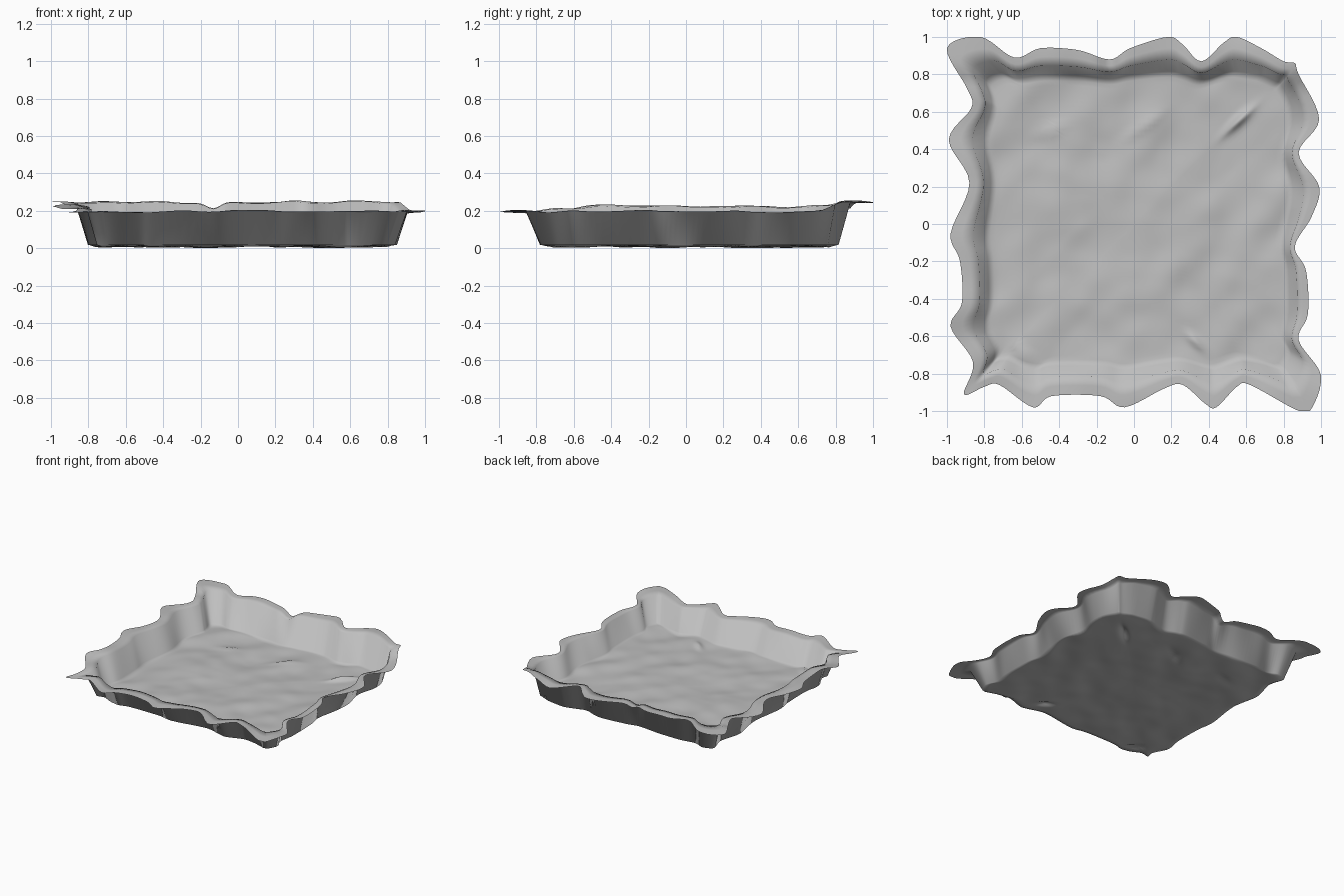
import bpy
import bmesh
import math
from mathutils import Vector, noise

default_cube = bpy.data.objects.get("Cube")
if default_cube:
    bpy.data.objects.remove(default_cube, do_unlink=True)

# Scalloped lip outline, one short list of points per side
BACK = [(-1, .94), (-.82, 1), (-.64, .89), (-.5, .94), (-.3, .93), (-.13, .88), (-.02, .94),
        (.18, 1), (.26, .96), (.36, .87), (.48, .97), (.55, 1), (.68, .94), (.8, .87)]
RIGHT = [(.86, .86), (.88, .8), (.99, .56), (.88, .38), (.99, .2), (.95, .04), (.86, -.12),
         (.92, -.25), (.93, -.48), (.88, -.62), (1, -.81)]
FRONT = [(.94, -1), (.86, -.99), (.62, -.86), (.55, -.87), (.44, -.98), (.38, -.96),
         (.26, -.86), (.16, -.88), (-.05, -.98), (-.18, -.92), (-.44, -.92), (-.54, -.98),
         (-.72, -.86), (-.8, -.87)]
LEFT = [(-.91, -.91), (-.86, -.74), (-.98, -.55), (-.92, -.42), (-.93, -.2), (-.98, -.05),
        (-.88, .22), (-.99, .45), (-.87, .62), (-.89, .72)]
STEPS = 6
FLOOR_RINGS = 30
CORNER_RADIUS = .1


def clamp(value, low, high):
    return max(low, min(high, value))


def smoothstep(low, high, value):
    t = clamp((value - low) / (high - low), 0, 1)
    return t * t * (3 - 2 * t)


def smooth_outline(points):
    """Closed Catmull-Rom curve through the points."""
    pts = [Vector(p) for p in points]
    n = len(pts)
    result = []
    for i in range(n):
        a, b, c, d = (pts[(i + k) % n] for k in (-1, 0, 1, 2))
        for s in range(STEPS):
            t = s / STEPS
            p = (2 * b + (c - a) * t + (2 * a - 5 * b + 4 * c - d) * t * t
                 + (3 * b - a - 3 * c + d) * t ** 3) / 2
            result.append(Vector((clamp(p.x, -1, 1), clamp(p.y, -1, 1))))
    return result


def fluted_ring(outline, left, right, front, back, flute):
    """Pull the outline in to a rounded rectangle, keeping a share of its waves."""
    r = CORNER_RADIUS
    ring = []
    for p in outline:
        core = Vector((clamp(p.x, left + r, right - r), clamp(p.y, front + r, back - r)))
        edge = core + (p - core).normalized() * r
        ring.append(edge.lerp(p, flute))
    return ring


def lip_height(p):
    rise_back = .05 * smoothstep(.7, .84, p.y)
    rise_left = .03 * smoothstep(-.7, -.85, p.x) * smoothstep(-.9, -.4, p.y)
    notch = .035 * math.exp(-((p.x + .13) / .05) ** 2) * smoothstep(.7, .84, p.y)
    wobble = .014 * noise.noise(Vector((p.x * 5, p.y * 5, 1)))
    return .197 + max(rise_back, rise_left) - notch + wobble


# Sharp dents in the floor: centre, heading in degrees, length, depth
DENTS = [((.56, .55), 42, .09, .03), ((.33, -.63), -40, .06, .02),
         ((-.58, -.7), -45, .08, .02), ((-.45, .5), 25, .1, .01), ((.05, .52), 35, .12, .01)]


def floor_height(p):
    along, across = p.x + p.y, p.x - p.y
    z = .012 + .018 * noise.noise(Vector((along * 1.6, across * 3.5, 0)))
    z += .007 * noise.noise(Vector((p.x * 7, p.y * 7, 5)))
    for centre, heading, length, depth in DENTS:
        d = p - Vector(centre)
        angle = math.radians(heading)
        u = d.x * math.cos(angle) + d.y * math.sin(angle)
        v = d.y * math.cos(angle) - d.x * math.sin(angle)
        z += depth * math.exp(-(u / length) ** 2 - (v / .025) ** 2)
    return max(z, 0)


# Plan shapes of the lip, wall top and wall foot
lip = smooth_outline(BACK + RIGHT + FRONT + LEFT)
wall_top = fluted_ring(lip, -.71, .80, -.69, .73, .55)
wall_foot = fluted_ring(lip, -.71, .78, -.68, .725, .33)

bm = bmesh.new()
rings = []


def add_ring(points, height):
    rings.append([bm.verts.new((p.x, p.y, height(p))) for p in points])


# Crumpled flange
add_ring(lip, lip_height)
add_ring([a.lerp(b, .5) for a, b in zip(lip, wall_top)], lip_height)

# Fluted wall, softly rounded into flange and floor by its shading
add_ring(wall_top, lambda p: lip_height(p) - .003)
add_ring(wall_foot, lambda p: .018)

# Crumpled floor, closing on the middle
middle = Vector((.03, .02))
for k in range(FLOOR_RINGS):
    share = .96 * (1 - k / FLOOR_RINGS)
    add_ring([middle.lerp(p, share) for p in wall_foot], floor_height)
hub = bm.verts.new((middle.x, middle.y, floor_height(middle)))

count = len(lip)
for outer, inner in zip(rings, rings[1:]):
    for i in range(count):
        j = (i + 1) % count
        bm.faces.new((outer[i], inner[i], inner[j], outer[j]))
for i in range(count):
    bm.faces.new((rings[-1][i], hub, rings[-1][(i + 1) % count]))
bm.normal_update()
if hub.normal.z < 0:
    bmesh.ops.reverse_faces(bm, faces=bm.faces[:])

mesh = bpy.data.meshes.new("foil_tray")
bm.to_mesh(mesh)
bm.free()
tray = bpy.data.objects.new("foil_tray", mesh)
bpy.context.collection.objects.link(tray)

# Dull grey foil
foil = bpy.data.materials.new("grey_foil")
foil.use_nodes = True
colour = (.52, .52, .52, 1)
foil.diffuse_color = colour
foil.node_tree.nodes["Principled BSDF"].inputs["Base Color"].default_value = colour
mesh.materials.append(foil)

bpy.context.view_layer.objects.active = tray
tray.select_set(True)
bpy.ops.object.shade_smooth()
